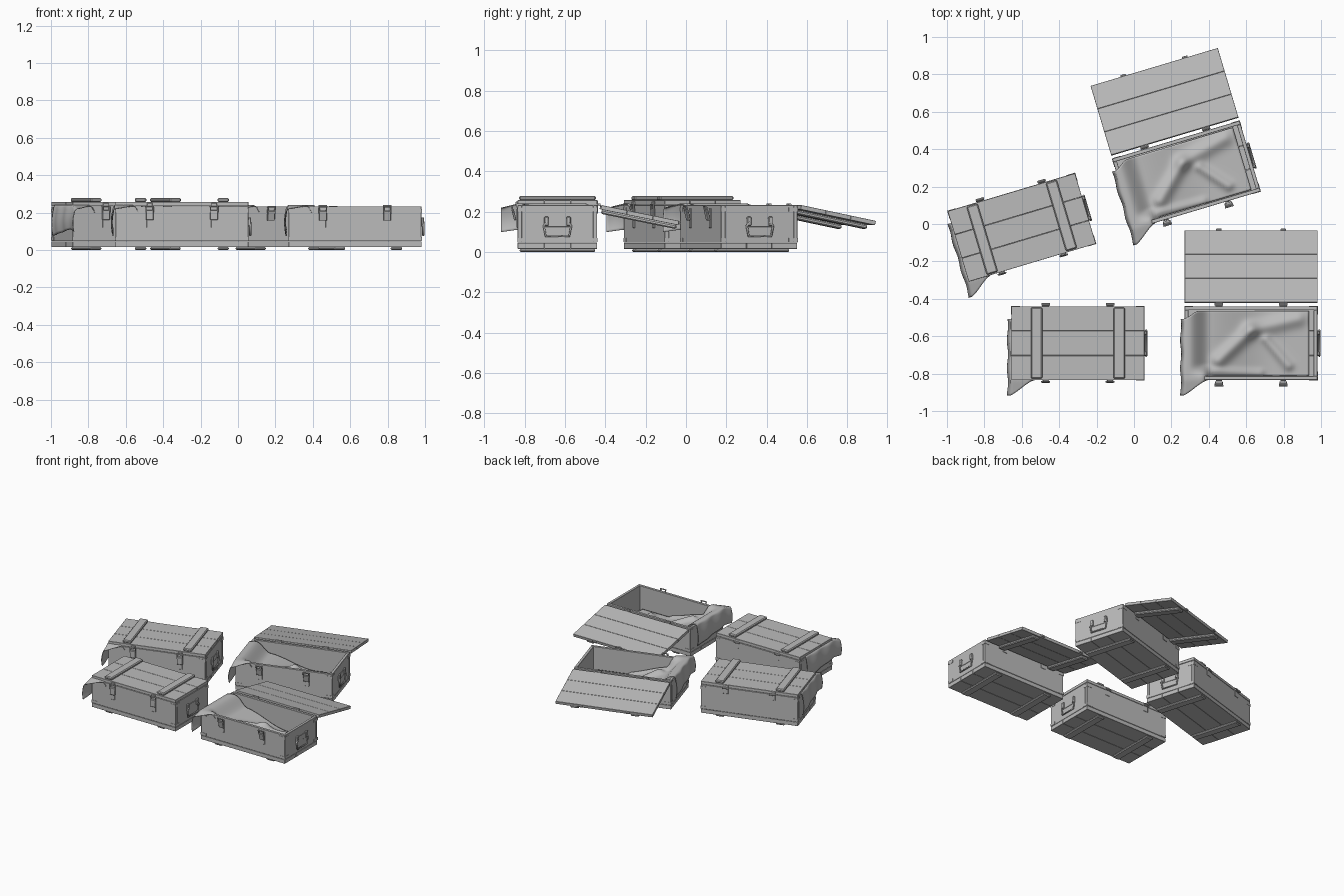
import bpy, bmesh, math
from mathutils import Matrix, Vector

if "Cube" in bpy.data.objects:
    bpy.data.objects.remove(bpy.data.objects["Cube"])

grey = bpy.data.materials.new("weathered_grey")
grey.use_nodes = True
grey.diffuse_color = (0.5, 0.5, 0.5, 1)
bsdf = next(n for n in grey.node_tree.nodes if n.type == 'BSDF_PRINCIPLED')
bsdf.inputs["Base Color"].default_value = (0.5, 0.5, 0.5, 1)
bsdf.inputs["Roughness"].default_value = 0.8

HL, HW = 0.355, 0.197          # half length and half width of a crate
FLOOR, RIM, LID = 0.016, 0.233, 0.257
WALL = 0.02
FIT = 0.172                    # clasps and hinges sit at plus and minus this x


def add(name, bm, frame, bevel=0.0):
    mesh = bpy.data.meshes.new(name)
    bm.normal_update()
    bm.to_mesh(mesh)
    bm.free()
    mesh.materials.append(grey)
    ob = bpy.data.objects.new(name, mesh)
    bpy.context.scene.collection.objects.link(ob)
    ob.matrix_world = frame
    if bevel:
        mod = ob.modifiers.new("bevel", 'BEVEL')
        mod.width = bevel
        mod.segments = 1
    return ob


def box(name, frame, xs, ys, zs, bevel=0.0015):
    """Box given by its extent along each axis."""
    bm = bmesh.new()
    size = [b - a for a, b in (xs, ys, zs)]
    mid = [(a + b) / 2 for a, b in (xs, ys, zs)]
    bmesh.ops.create_cube(bm, size=1, matrix=Matrix.Translation(mid) @ Matrix.Diagonal((*size, 1)))
    return add(name, bm, frame, bevel)


def rod(name, frame, centre, radius, length):
    """Round rod along x."""
    bm = bmesh.new()
    turn = Matrix.Translation(centre) @ Matrix.Rotation(math.pi / 2, 4, 'Y')
    bmesh.ops.create_cone(bm, cap_ends=True, segments=10, radius1=radius, radius2=radius,
                          depth=length, matrix=turn)
    return add(name, bm, frame)


def smooth(a, b, t):
    t = min(1, max(0, (t - a) / (b - a)))
    return t * t * (3 - 2 * t)


def lerp(a, b, t):
    return a + (b - a) * t


def ridge(x, y, a, b, width):
    """Soft fold falling away from the segment a-b."""
    p, a, b = Vector((x, y)), Vector(a), Vector(b)
    d = b - a
    t = min(1, max(0, (p - a).dot(d) / d.length_squared))
    return math.exp(-((p - a - d * t).length / width) ** 2)


def cloth_point(u, v):
    """u runs from the hanging hem into the crate, v from back to front."""
    hang = 0.18
    if u < hang:
        t = u / hang
        y = lerp(0.13, -0.28, v)
        z = lerp(lerp(0.075, 0.12, v), 0.239, t)
        x = -0.361 - 0.014 * math.sin(math.pi * (0.2 + 0.8 * t)) + 0.003 * math.sin(v * 17)
        z -= 0.25 * max(0, -HW - y)
        return x, y, z
    t = (u - hang) / (1 - hang)
    x = lerp(-0.361, 0.31, t)
    front = lerp(-0.28, -0.2, smooth(-0.365, -0.24, x) * 0.4 + 0.6 * min(1, (x + 0.361) / 0.12))
    front = lerp(front, -0.174, smooth(-0.24, -0.2, x))
    back = lerp(0.13, 0.172, smooth(-0.36, -0.28, x))
    y = lerp(back, front, v)
    # sag into the crate
    z = lerp(0.239, 0.15, smooth(-0.335, -0.22, x))
    z -= 0.09 * smooth(-0.25, 0.12, x)
    z += 0.03 * ridge(x, y, (-0.17, -0.09), (0.0, 0.07), 0.035)
    z += 0.025 * ridge(x, y, (0.0, 0.07), (0.25, 0.13), 0.04)
    z += 0.022 * ridge(x, y, (0.08, 0.02), (0.2, -0.12), 0.025)
    z += 0.015 * ridge(x, y, (-0.2, -0.15), (0.05, -0.16), 0.02)
    # front corner stays up over the rim
    over = smooth(-0.11, -0.178, y) * (1 - smooth(-0.26, -0.2, x))
    z = lerp(z, 0.239, over) - 0.25 * max(0, -HW - y)
    return x, y, z


def cloth(frame):
    bm = bmesh.new()
    bmesh.ops.create_grid(bm, x_segments=60, y_segments=36, size=0.5)
    for vert in bm.verts:
        vert.co = cloth_point(vert.co.x + 0.5, 0.5 - vert.co.y)
    bmesh.ops.recalc_face_normals(bm, faces=bm.faces)
    for f in bm.faces:
        f.smooth = True
    ob = add("cloth", bm, frame)
    mod = ob.modifiers.new("thickness", 'SOLIDIFY')
    mod.thickness = 0.003
    mod.offset = 0


def handle(frame):
    box("handle_plate", frame, (HL, HL + 0.004), (-0.068, 0.068), (0.125, 0.165))
    for s in (-1, 1):
        box("handle_ear", frame, (HL, HL + 0.014), sorted((s * 0.045, s * 0.066)), (0.13, 0.175), 0.003)
    curve = bpy.data.curves.new("handle_bail", 'CURVE')
    curve.dimensions = '3D'
    curve.bevel_depth = 0.006
    curve.bevel_resolution = 1
    curve.use_fill_caps = True
    path = [(-0.05, 0.15), (-0.068, 0.13), (-0.058, 0.078), (0.058, 0.078), (0.068, 0.13), (0.05, 0.15)]
    spline = curve.splines.new('POLY')
    spline.points.add(len(path) - 1)
    for p, (y, z) in zip(spline.points, path):
        p.co = (HL + 0.01, y, z, 1)
    curve.materials.append(grey)
    ob = bpy.data.objects.new("handle_bail", curve)
    bpy.context.scene.collection.objects.link(ob)
    ob.matrix_world = frame


def body(frame, is_open):
    # floor boards and bottom runners
    third = 2 * HW / 3
    for i in range(3):
        y = -HW + i * third
        box("floor_board", frame, (-HL, HL), (y, y + third - 0.001), (FLOOR, 0.046), 0.001)
    for s in (-1, 1):
        box("bottom_runner", frame, sorted((s * 0.19, s * 0.252)), (-0.187, 0.187), (0, FLOOR), 0.006)
        box("long_wall", frame, (-HL, HL), sorted((s * HW, s * (HW - WALL))), (0.047, RIM))
        box("end_wall", frame, sorted((s * HL, s * (HL - WALL))), (WALL - HW, HW - WALL), (0.047, RIM))
        # thin corner straps
        for t in (-1, 1):
            for z in (0.05, 0.2):
                box("corner_strap", frame, sorted((s * HL, s * (HL + 0.002))),
                    sorted((t * (HW + 0.002), t * (HW - 0.045))), (z, z + 0.02), 0)
                box("corner_strap", frame, sorted((s * HL, s * (HL - 0.045))),
                    sorted((t * HW, t * (HW + 0.002))), (z, z + 0.02), 0)
    handle(frame)
    # clasps and hinges
    for x in (-FIT, FIT):
        box("clasp_plate", frame, (x - 0.016, x + 0.016), (-HW - 0.005, -HW), (0.12, 0.215))
        tilt = math.radians(14 if is_open else 0)
        pivot = Matrix.Translation((x, -HW, 0.15))
        lever = frame @ pivot @ Matrix.Rotation(tilt, 4, 'X')
        box("clasp_lever", lever, (-0.021, 0.021), (-0.016, -0.004), (0.01, 0.065), 0.003)
        for s in (-1, 1):
            box("clasp_arm", lever, sorted((s * 0.016, s * 0.023)), (-0.014, -0.006), (0.05, 0.085))
        rod("clasp_bar", lever, (0, -0.01, 0.085), 0.004, 0.048)
        rod("hinge_barrel", frame, (x, HW + 0.01, 0.235), 0.007, 0.045)
        box("hinge_leaf", frame, (x - 0.02, x + 0.02), (HW, HW + 0.004), (0.19, 0.235))


def lid(frame):
    third = 2 * HW / 3
    for i in range(3):
        y = -HW + i * third
        box("lid_board", frame, (-HL, HL), (y, y + third - 0.001), (0.235, LID), 0.001)
    for s in (-1, 1):
        box("lid_batten", frame, sorted((s * 0.19, s * 0.252)), (-0.19, 0.19), (LID, 0.278), 0.006)
        x = s * FIT
        box("lid_catch", frame, (x - 0.015, x + 0.015), (-HW - 0.01, -HW), (0.237, 0.251), 0.002)
        box("lid_hinge_leaf", frame, (x - 0.02, x + 0.02), (HW, HW + 0.004), (0.235, 0.256))


def crate(x, y, degrees, is_open):
    frame = Matrix.Translation((x, y, 0)) @ Matrix.Rotation(math.radians(degrees), 4, 'Z')
    body(frame, is_open)
    cloth(frame)
    if is_open:
        hinge = Matrix.Translation((0, HW + 0.01, 0.235))
        frame = frame @ hinge @ Matrix.Rotation(math.radians(-191.5), 4, 'X') @ hinge.inverted()
    lid(frame)


crate(-0.30, -0.637, 0, False)
crate(0.626, -0.637, 0, True)
crate(-0.60, -0.018, 16.6, False)
crate(0.28, 0.262, 16.6, True)
